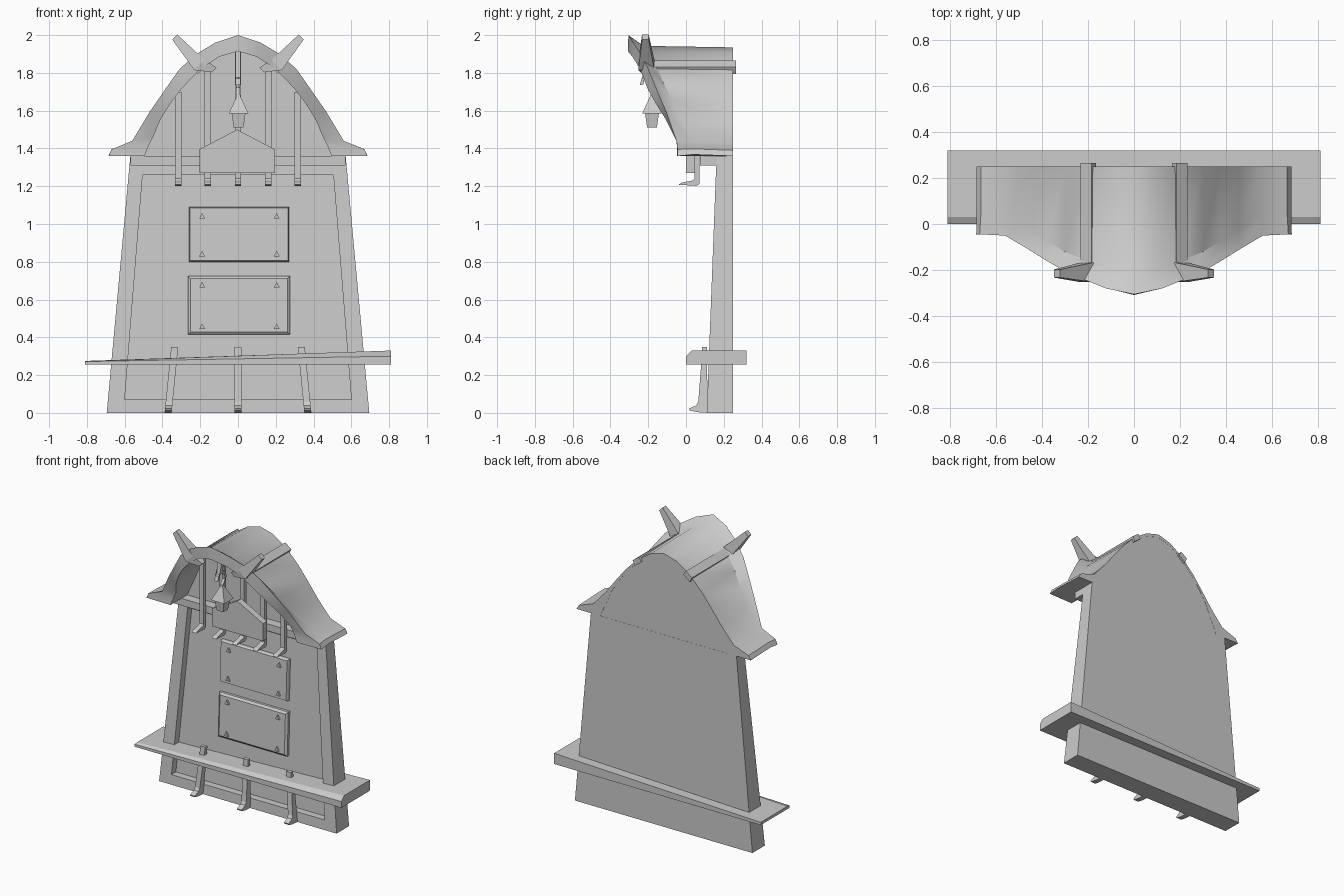
import bpy, bmesh, math
from mathutils import Vector

if "Cube" in bpy.data.objects:
    bpy.data.objects.remove(bpy.data.objects["Cube"])

grey = bpy.data.materials.new("plain grey")
grey.use_nodes = True
grey.diffuse_color = (0.6, 0.6, 0.6, 1)
grey.node_tree.nodes["Principled BSDF"].inputs["Base Color"].default_value = (0.6, 0.6, 0.6, 1)


def loft(name, rings, cap=True, smooth=False):
    """Join equal closed rings of points with quads and close both ends."""
    bm = bmesh.new()
    rows = [[bm.verts.new(p) for p in ring] for ring in rings]
    n = len(rows[0])
    for a, b in zip(rows, rows[1:]):
        for i in range(n):
            j = (i + 1) % n
            bm.faces.new((a[i], a[j], b[j], b[i]))
    if cap:
        bm.faces.new(rows[0])
        bm.faces.new(rows[-1])
    bmesh.ops.recalc_face_normals(bm, faces=bm.faces)
    mesh = bpy.data.meshes.new(name)
    bm.to_mesh(mesh)
    bm.free()
    mesh.materials.append(grey)
    ob = bpy.data.objects.new(name, mesh)
    bpy.context.collection.objects.link(ob)
    if smooth:
        bpy.ops.object.select_all(action='DESELECT')
        ob.select_set(True)
        bpy.context.view_layer.objects.active = ob
        bpy.ops.object.shade_smooth_by_angle(angle=math.radians(35))
    return ob


def box(name, x0, x1, y0, y1, z0, z1):
    return loft(name, [[(x0, y, z0), (x1, y, z0), (x1, y, z1), (x0, y, z1)] for y in (y0, y1)])


def side_prism(name, profile, x, width, lean=0.0):
    """Extrude a (y, z) profile across x; lean shifts x with height."""
    return loft(name, [[(x + s * width / 2 + lean * z, y, z) for y, z in profile] for s in (-1, 1)])


def front_prism(name, profile, y0, y1):
    return loft(name, [[(x, y, z) for x, z in profile] for y in (y0, y1)])


def face_y(z):
    """Sloping front of the board."""
    return 0.11 + 0.038 * z


def mirrored(points):
    """Complete a half arch, apex first, into a full one."""
    return [(-p[0],) + tuple(p[1:]) for p in reversed(points[1:])] + list(points)


# Board with a raised border and sunken panel
def trapezoid(bottom, top, z0, z1):
    return [(-bottom, z0), (bottom, z0), (top, z1), (-top, z1)]


outer = trapezoid(0.695, 0.57, 0, 1.36)
inner = trapezoid(0.6, 0.505, 0.07, 1.26)
RECESS = 0.05
loft("board", [
    [(x, 0.25, z) for x, z in outer],
    [(x, face_y(z), z) for x, z in outer],
    [(x, face_y(z), z) for x, z in inner],
    [(x, face_y(z) + RECESS, z) for x, z in inner]])
box("cross_beam", -0.57, 0.57, 0.075, 0.25, 1.31, 1.36)


# Two bevelled plaques with triangular rivets
def plaque(name, x0, x1, z0, z1, bevel):
    def ring(inset, out):
        pts = [(x0 + inset, z0 + inset), (x1 - inset, z0 + inset),
               (x1 - inset, z1 - inset), (x0 + inset, z1 - inset)]
        return [(x, face_y(z) + RECESS - out, z) for x, z in pts]
    loft(name, [ring(0, -0.005), ring(0, 0.018), ring(bevel, 0.03)])
    for x in (-0.19, 0.205):
        for z in (z0 + 0.04, z1 - 0.05):
            y = face_y(z) + RECESS - 0.03
            tri = [(x - 0.016, z - 0.012), (x + 0.016, z - 0.012), (x, z + 0.018)]
            front_prism(name + "_rivet", tri, y - 0.012, y + 0.01)


plaque("upper_plaque", -0.26, 0.27, 0.80, 1.09, 0.006)
plaque("lower_plaque", -0.265, 0.275, 0.415, 0.725, 0.014)

# Crooked shelf, thicker at one end, with its front edge chamfered there
loft("shelf", [
    [(x, 0, 0.255), (x, 0, front), (x, 0.03, top), (x, 0.32, top), (x, 0.32, 0.255)]
    for x, front, top in ((-0.81, 0.272, 0.275), (0.81, 0.30, 0.33))])

# Claw brackets through the shelf
claw = [(0.11, 0.35), (0.085, 0.35), (0.08, 0.25), (0.065, 0.06), (0.055, 0.04),
        (0.015, 0.022), (0.02, 0.012), (0.06, 0.004), (0.115, 0.0)]
for s in (-1, 0, 1):
    side_prism("claw_bracket", claw, 0.37 * s, 0.037, -0.1 * s)

# Roof curves: front outer edge with its depth, inner edge, and main skin
edge = mirrored([(0, -0.305, 2.0), (0.12, -0.28, 1.96), (0.22, -0.24, 1.90),
                 (0.31, -0.20, 1.82), (0.387, -0.155, 1.71), (0.467, -0.105, 1.595),
                 (0.56, -0.05, 1.44), (0.67, -0.045, 1.395), (0.685, -0.045, 1.36)])
under = mirrored([(0, 1.915), (0.1, 1.885), (0.2, 1.82), (0.3, 1.715), (0.36, 1.635),
                  (0.41, 1.555), (0.45, 1.46), (0.475, 1.41), (0.495, 1.36)])
skin = mirrored([(0, 1.935), (0.1, 1.907), (0.2, 1.842), (0.3, 1.74), (0.375, 1.645),
                 (0.455, 1.54), (0.55, 1.432), (0.665, 1.39), (0.683, 1.36)])
loft("roof", [
    [(u[0], e[1] - 0.003, u[1]), e, (s[0], e[1] + 0.08, s[1] + 0.008),
     (s[0], 0.25, s[1]), (u[0], 0.25, u[1])]
    for e, u, s in zip(edge, under, skin)], smooth=True)
front_prism("gable_wall", under, 0.14, 0.249)

# Long hooked rods hanging from the roof
for x, top in ((0, 1.91), (0.16, 1.85), (0.317, 1.70)):
    hook = [(0.045, top), (0.072, top), (0.072, 1.212), (0.055, 1.202),
            (-0.04, 1.208), (-0.02, 1.22), (0.035, 1.23), (0.045, 1.24)]
    for s in ((-1, 1) if x else (1,)):
        side_prism("hooked_rod", hook, s * x, 0.034)

# Gabled sign plate
front_prism("sign_plate", [(-0.205, 1.27), (0.195, 1.27), (0.195, 1.395),
                           (-0.005, 1.50), (-0.205, 1.395)], 0.0, 0.046)

# Roof rails ending in horns
for s in (-1, 1):
    rail = [(s * x, z) for x, z in ((0.165, 1.835), (0.215, 1.795), (0.232, 1.83), (0.185, 1.865))]
    front_prism("roof_rail", rail, -0.19, 0.265)
    rings = []
    for x, y, z, depth, thick in ((0.125, -0.225, 1.815, 0.03, 0.02),
                                  (0.205, -0.21, 1.842, 0.085, 0.045),
                                  (0.335, -0.215, 1.99, 0.035, 0.022)):
        across = Vector((0.6 * thick, 0, -0.6 * thick))
        deep = Vector((0, depth / 2, 0))
        c = Vector((x, y, z))
        ring = [c + across + deep, c + across - deep, c - across - deep, c - across + deep]
        rings.append([(s * p.x, p.y, p.z) for p in ring])
    loft("horn", rings)

# Lantern and its hanger
LY = -0.18


def square(half, z):
    return [(x * half + 0.003, LY + y * half, z) for x, y in ((-1, -1), (1, -1), (1, 1), (-1, 1))]


loft("lantern_body", [square(0.026, 1.51), square(0.037, 1.59)])
loft("lantern_cap", [square(0.052, 1.585), square(0.012, 1.672), square(0.008, 1.685)])
side_prism("hanger_arm", [(-0.245, 1.735), (-0.235, 1.77), (-0.19, 1.785), (-0.17, 1.92),
                          (-0.20, 1.92), (-0.215, 1.80), (-0.225, 1.74)], 0, 0.028)
curl = [(-0.19, 1.785), (-0.15, 1.775), (-0.143, 1.735), (-0.165, 1.70), (-0.172, 1.67)]
side_prism("hanger_curl", curl + [(y - 0.016, z - 0.012) for y, z in reversed(curl)], 0, 0.02)
